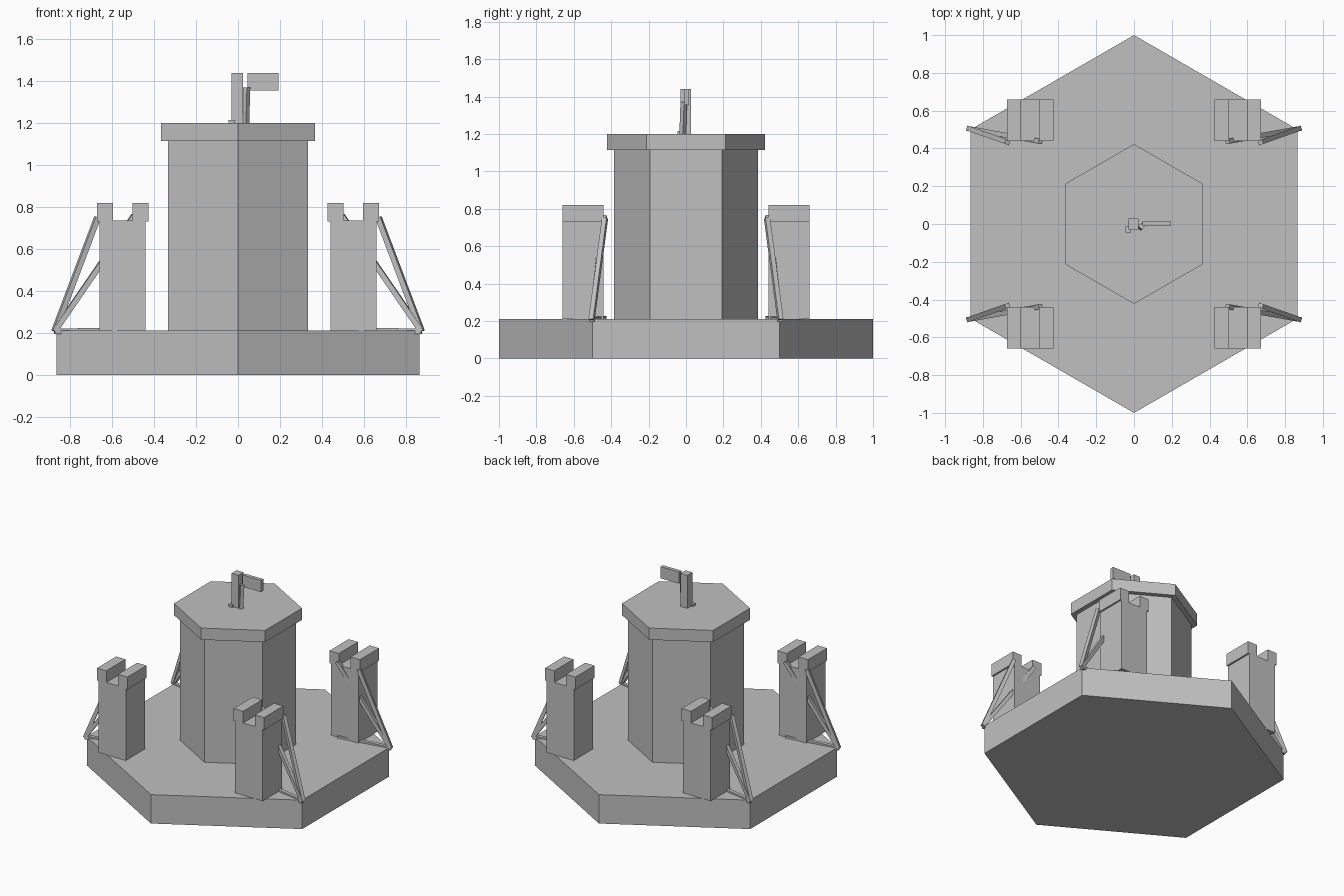
import bpy
import math
from mathutils import Vector

cube = bpy.data.objects.get("Cube")
if cube:
    bpy.data.objects.remove(cube, do_unlink=True)

stone = bpy.data.materials.new("grey_stone")
stone.use_nodes = True
GREY = (0.53, 0.53, 0.53, 1)
stone.diffuse_color = GREY
stone.node_tree.nodes["Principled BSDF"].inputs["Base Color"].default_value = GREY


def finish(name):
    obj = bpy.context.object
    obj.name = name
    obj.data.materials.append(stone)
    return obj


def hexagon(name, radius, z0, z1):
    # Hexagonal prism with corners pointing along y
    bpy.ops.mesh.primitive_cylinder_add(vertices=6, radius=radius, depth=z1 - z0,
                                        location=(0, 0, (z0 + z1) / 2))
    return finish(name)


def box(name, low, high):
    low, high = Vector(low), Vector(high)
    bpy.ops.mesh.primitive_cube_add(size=1, location=(low + high) / 2)
    obj = finish(name)
    obj.scale = high - low
    return obj


def beam(name, start, end, width):
    # Square bar running between two points
    start, end = Vector(start), Vector(end)
    bpy.ops.mesh.primitive_cube_add(size=1, location=(start + end) / 2)
    obj = finish(name)
    obj.scale = (width, width, (end - start).length)
    obj.rotation_euler = (end - start).to_track_quat('Z', 'Y').to_euler()
    return obj


# Base and central keep
hexagon("base", 1.0, 0, 0.21)
hexagon("keep", 0.385, 0.21, 1.115)
hexagon("keep_roof", 0.423, 1.115, 1.2)

# Flag on the roof
box("flagpole", (-0.03, -0.03, 1.2), (0.025, 0.028, 1.44))
box("flag", (0.045, -0.01, 1.355), (0.192, 0.016, 1.44))
beam("flagpole_brace", (0.036, -0.018, 1.2), (0.041, -0.012, 1.37), 0.025)
box("flagpole_foot", (-0.045, -0.045, 1.2), (-0.015, -0.012, 1.216))

# Corner turrets with two merlons and a fan of struts each
for side, sx in (("left", 1), ("right", -1)):
    for end, sy in (("back", 1), ("front", -1)):
        tag = end + "_" + side

        def block(part, x0, x1, z0, z1):
            xs = sorted((sx * x0, sx * x1))
            ys = sorted((sy * 0.44, sy * 0.66))
            box(tag + "_" + part, (xs[0], ys[0], z0), (xs[1], ys[1], z1))

        block("turret", 0.44, 0.66, 0.21, 0.735)
        block("inner_merlon", 0.427, 0.503, 0.73, 0.82)
        block("outer_merlon", 0.597, 0.672, 0.73, 0.82)

        foot = (sx * 0.875, sy * 0.505, 0.207)
        tops = {"steep_strut": (0.67, 0.433, 0.75),
                "diagonal_strut": (0.495, 0.437, 0.76),
                "floor_strut": (0.5, 0.437, 0.213)}
        for part, (x, y, z) in tops.items():
            beam(tag + "_" + part, foot, (sx * x, sy * y, z), 0.026)
